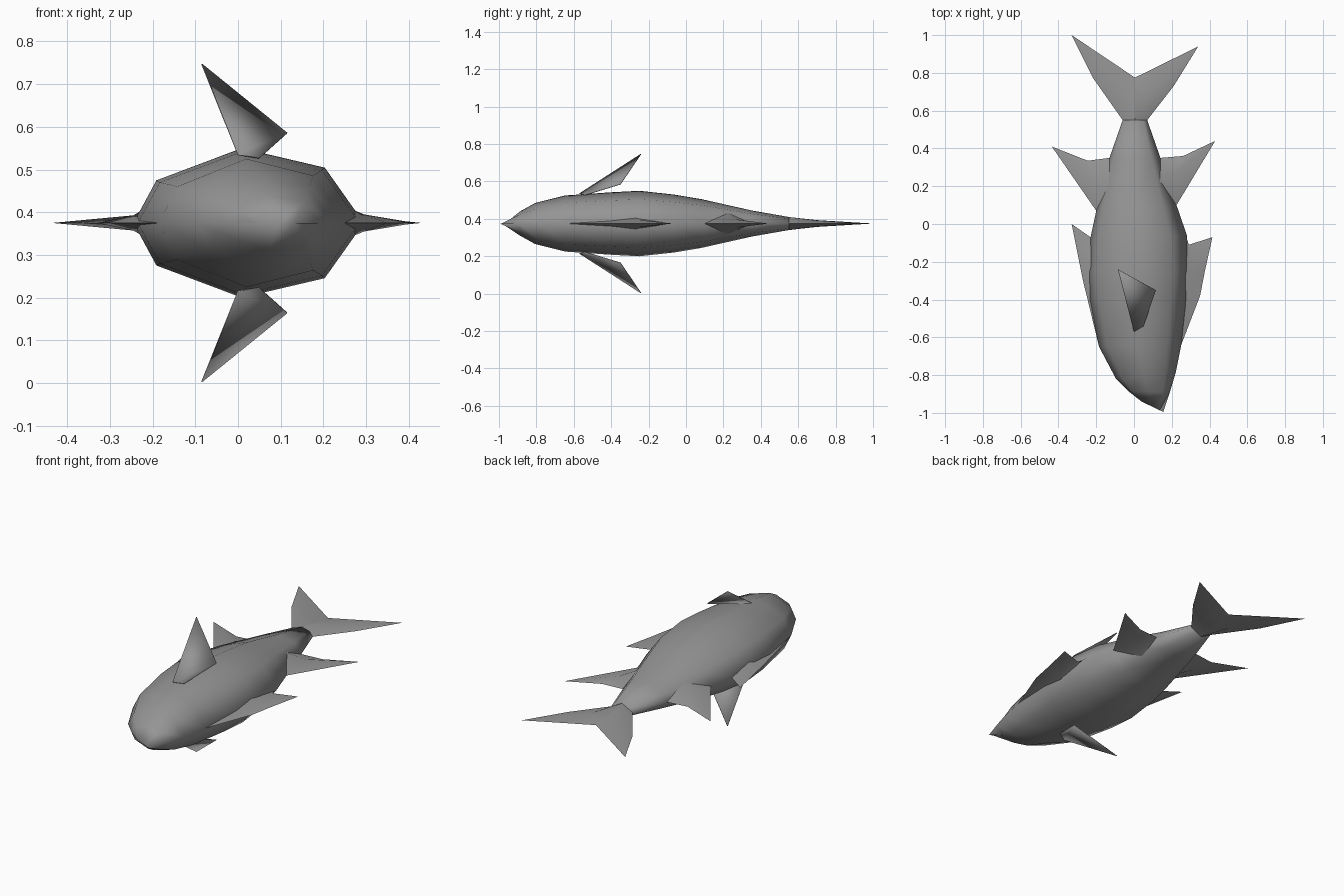
import bpy, bmesh, math

if "Cube" in bpy.data.objects:
    bpy.data.objects.remove(bpy.data.objects["Cube"])

MID = 0.375  # height of the symmetry plane

grey = bpy.data.materials.new("fish_grey")
grey.use_nodes = True
colour = (0.3, 0.3, 0.3, 1)
grey.diffuse_color = colour
grey.node_tree.nodes["Principled BSDF"].inputs["Base Color"].default_value = colour


def finish(bm, name, angle):
    """Turn a bmesh into a shaded object with the grey material."""
    bmesh.ops.remove_doubles(bm, verts=bm.verts, dist=0.0005)
    bmesh.ops.recalc_face_normals(bm, faces=bm.faces)
    mesh = bpy.data.meshes.new(name)
    bm.to_mesh(mesh)
    bm.free()
    mesh.materials.append(grey)
    obj = bpy.data.objects.new(name, mesh)
    bpy.context.collection.objects.link(obj)
    bpy.ops.object.select_all(action="DESELECT")
    obj.select_set(True)
    bpy.context.view_layer.objects.active = obj
    bpy.ops.object.shade_smooth_by_angle(angle=math.radians(angle))
    return obj


# Body: slanted eight-sided rings, each (left x, left y, right x, right y, half height)
stations = [
    (0.04, -0.94, 0.155, -0.995, 0.0),
    (-0.03, -0.885, 0.19, -0.89, 0.065),
    (-0.095, -0.82, 0.22, -0.79, 0.11),
    (-0.185, -0.65, 0.25, -0.64, 0.15),
    (-0.235, -0.40, 0.285, -0.40, 0.167),
    (-0.245, -0.25, 0.295, -0.25, 0.175),
    (-0.23, -0.07, 0.28, -0.06, 0.155),
    (-0.20, 0.07, 0.225, 0.10, 0.13),
    (-0.13, 0.35, 0.14, 0.35, 0.07),
    (-0.06, 0.55, 0.07, 0.55, 0.035),
]
half = [(0.1, 0.57), (0.47, 1.0), (0.83, 0.74)]
section = [(0, 0)] + half + [(1, 0)] + [(u, -v) for u, v in reversed(half)]

bm = bmesh.new()
rings = []
for xl, yl, xr, yr, h in stations:
    rings.append([bm.verts.new((xl + (xr - xl) * u, yl + (yr - yl) * u, MID + h * v))
                  for u, v in section])
for a, b in zip(rings, rings[1:]):
    for i in range(8):
        j = (i + 1) % 8
        bm.faces.new((a[i], a[j], b[j], b[i]))
bm.faces.new(rings[-1])
bmesh.ops.dissolve_degenerate(bm, dist=0.0005, edges=bm.edges)
finish(bm, "body", 100)


def ridge_fin(name, outline, hub):
    """Thin fin: outline points fan up and down to a raised hub (x, y, half thickness)."""
    bm = bmesh.new()
    for side in (1, -1):
        def vert(p):
            return bm.verts.new((p[0], p[1], MID + side * p[2]))
        centre = vert(hub)
        rim = [vert(p if len(p) == 3 else (*p, 0)) for p in outline]
        for a, b in zip(rim, rim[1:]):
            bm.faces.new((centre, a, b))
    finish(bm, name, 60)


# Fins along the back and belly edges
ridge_fin("left_front_fin",
          [(0.2, -0.3, 0.06), (0.25, -0.64), (0.35, -0.38), (0.375, -0.25), (0.415, -0.07),
           (0.29, -0.11), (0.27, -0.05), (0.2, -0.3, 0.06)], (0.295, -0.26, 0.02))
ridge_fin("right_front_fin",
          [(-0.17, -0.3, 0.06), (-0.185, -0.65), (-0.27, -0.3), (-0.33, 0), (-0.23, -0.07),
           (-0.17, -0.3, 0.06)], (-0.245, -0.2, 0.018))
ridge_fin("left_rear_fin",
          [(0.13, 0.22, 0.06), (0.225, 0.1), (0.43, 0.44), (0.26, 0.36), (0.14, 0.35),
           (0.13, 0.22, 0.06)], (0.215, 0.27, 0.022))
ridge_fin("right_rear_fin",
          [(-0.12, 0.2, 0.06), (-0.2, 0.07), (-0.435, 0.41), (-0.245, 0.335), (-0.13, 0.35),
           (-0.12, 0.2, 0.06)], (-0.2, 0.24, 0.022))

# Tail: two lobes meeting at a central root
root = (0.005, 0.55, 0.035)
notch = (0.005, 0.775)
ridge_fin("left_tail_lobe",
          [root, (0.07, 0.55), (0.21, 0.73), (0.34, 0.94), notch, root], (0.08, 0.69, 0.018))
ridge_fin("right_tail_lobe",
          [root, (-0.06, 0.55), (-0.215, 0.77), (-0.33, 1.0), notch, root], (-0.07, 0.70, 0.018))

# Flat side fins, one on each flank
for name, side in (("upper_side_fin", 1), ("lower_side_fin", -1)):
    bm = bmesh.new()
    points = [(0, -0.57, 0.16), (0.05, -0.54, 0.152), (0.115, -0.35, 0.21), (-0.085, -0.24, 0.372)]
    bm.faces.new([bm.verts.new((x, y, MID + side * z)) for x, y, z in points])
    fin = finish(bm, name, 30)
    solid = fin.modifiers.new("thickness", "SOLIDIFY")
    solid.thickness = 0.003
    solid.offset = 0
